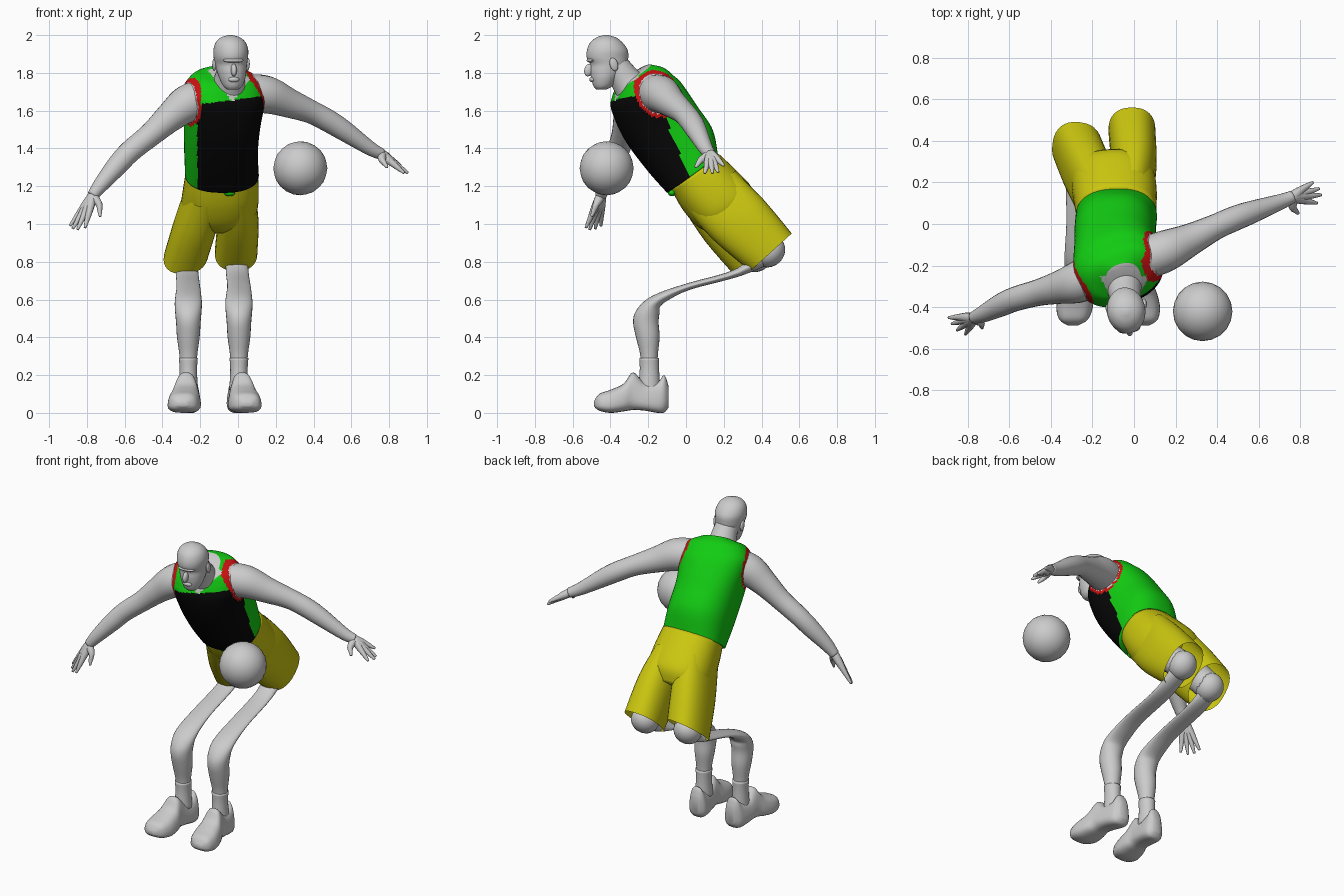
import bpy, bmesh, math
from mathutils import Vector, Matrix

cube = bpy.data.objects.get("Cube")
if cube:
    bpy.data.objects.remove(cube)


def material(name, *rgb):
    m = bpy.data.materials.new(name)
    m.use_nodes = True
    m.diffuse_color = (*rgb, 1)
    m.node_tree.nodes["Principled BSDF"].inputs["Base Color"].default_value = (*rgb, 1)
    return m


GREY = material("plain grey", .6, .6, .6)
GREEN = material("jersey green", .006, .6, .006)
BLACK = material("jersey black", .002, .002, .002)
RED = material("trim red", .6, .006, .006)
YELLOW = material("shorts yellow", .6, .57, .005)


def finish(name, bm, mats, rule=None):
    bmesh.ops.recalc_face_normals(bm, faces=bm.faces)
    for f in bm.faces:
        f.smooth = True
        if rule:
            f.material_index = rule(f.calc_center_median())
    me = bpy.data.meshes.new(name)
    bm.to_mesh(me)
    bm.free()
    for m in mats:
        me.materials.append(m)
    ob = bpy.data.objects.new(name, me)
    bpy.context.collection.objects.link(ob)
    return ob


def spline(rows, steps):
    """Catmull-Rom through rows of equal length."""
    out = []
    for i in range(len(rows) - 1):
        a, b = rows[max(i - 1, 0)], rows[i]
        c, d = rows[i + 1], rows[min(i + 2, len(rows) - 1)]
        for s in range(steps):
            t = s / steps
            out.append([.5 * (2*q + (r-p)*t + (2*p-5*q+4*r-w)*t*t + (3*q-p-3*r+w)*t**3)
                        for p, q, r, w in zip(a, b, c, d)])
    return out + [list(rows[-1])]


def skin(rings, caps):
    bm = bmesh.new()
    loops = [[bm.verts.new(p) for p in ring] for ring in rings]
    for a, b in zip(loops, loops[1:]):
        for i in range(len(a)):
            j = (i + 1) % len(a)
            bm.faces.new((a[i], a[j], b[j], b[i]))
    if caps:
        bm.faces.new(loops[0])
        bm.faces.new(loops[-1])
    return bm


def loft(name, rows, mats, n=24, steps=4, power=1.0, caps=True, rule=None, shape=None):
    """Rows: centre x, half width, front y, front z, back y, back z, yaw."""
    rings = []
    for cx, w, fy, fz, by, bz, yaw in spline(rows, steps):
        c = Vector((cx, (fy + by) / 2, (fz + bz) / 2))
        rot = Matrix.Rotation(yaw, 3, 'Z')
        u, v = rot @ Vector((w, 0, 0)), rot @ Vector((0, (by - fy) / 2, (bz - fz) / 2))
        ring = []
        for k in range(n):
            a = math.tau * k / n
            co, si = (math.copysign(abs(q) ** power, q) for q in (math.cos(a), math.sin(a)))
            p = c + u * co + v * si
            ring.append(shape(p, cx) if shape else p)
        rings.append(ring)
    return finish(name, skin(rings, caps), mats, rule)


def tube(name, rows, mat, n=16, steps=5):
    """Round limb through rows of x, y, z, radius."""
    pts = spline(rows, steps)
    rings = []
    for i, (x, y, z, r) in enumerate(pts):
        d = Vector(pts[min(i + 1, len(pts) - 1)][:3]) - Vector(pts[max(i - 1, 0)][:3])
        q = d.to_track_quat('Z', 'Y')
        rings.append([Vector((x, y, z)) + q @ Vector((r * math.cos(math.tau * k / n),
                      r * math.sin(math.tau * k / n), 0)) for k in range(n)])
    return finish(name, skin(rings, True), [mat])


def blob(name, loc, size, mat, tilt=0, yaw=0):
    bm = bmesh.new()
    bmesh.ops.create_uvsphere(bm, u_segments=20, v_segments=12, radius=1)
    m = (Matrix.Translation(loc) @ Matrix.Rotation(yaw, 4, 'Z') @ Matrix.Rotation(tilt, 4, 'X')
         @ Matrix.Diagonal((*size, 1)))
    bmesh.ops.transform(bm, matrix=m, verts=bm.verts)
    return finish(name, bm, [mat])


# Jersey: black front, green sides, back and shoulders, red armhole edges
SHOULDERS = ((Vector((.13, -.135, 1.685)), Vector((.9, .38, -.1))),
             (Vector((-.25, -.275, 1.645)), Vector((-.85, -.3, -.3))))


def jersey_colour(p):
    for s, axis in SHOULDERS:
        d, axis = p - s, axis.normalized()
        away = (d - axis * d.dot(axis)).length
        if d.dot(axis) > -.12 and away < .12:
            return 3 if away < .103 else 2
    if p.y < -.25 and p.z > 1.645 + 1.3 * abs(p.x + .03):
        return 3
    side = -.11 + (1.56 - p.z) * .41
    if p.y < side and p.x > -.215 and p.z < 1.66 + .13 * p.x:
        return 1
    return 0


loft("jersey", [
    (-.085, .195, -.10, 1.165, .17, 1.36, .03),
    (-.09, .195, -.21, 1.29, .14, 1.50, .08),
    (-.085, .20, -.325, 1.45, .06, 1.62, .2),
    (-.075, .215, -.385, 1.60, -.03, 1.745, .33),
    (-.07, .205, -.375, 1.67, -.08, 1.79, .36),
    (-.06, .165, -.35, 1.73, -.13, 1.83, .36),
    (-.05, .085, -.335, 1.75, -.19, 1.845, .3)],
    [GREEN, BLACK, RED, GREY], n=120, steps=10, power=.85, rule=jersey_colour)
blob("waist_tie", (-.045, -.075, 1.165), (.03, .02, .018), GREEN)

# Shorts: seat and two open legs
loft("shorts_seat", [
    (-.085, .188, -.08, 1.19, .175, 1.37, .03),
    (-.09, .20, -.02, 1.08, .27, 1.28, .04),
    (-.10, .20, .07, .98, .35, 1.19, .04),
    (-.11, .16, .17, .95, .36, 1.10, .04)], [YELLOW], n=40, power=.85)
loft("shorts_left_leg", [
    (-.01, .09, -.01, 1.09, .26, 1.28, 0),
    (0, .108, .14, .92, .41, 1.13, 0),
    (-.01, .113, .34, .75, .56, .95, 0)], [YELLOW], n=32, power=.85, caps=False)
loft("shorts_right_leg", [
    (-.17, .10, -.02, 1.09, .25, 1.28, 0),
    (-.22, .115, .10, .91, .37, 1.12, -.05),
    (-.275, .118, .25, .735, .49, .93, -.12)], [YELLOW], n=32, power=.85, caps=False)


# Legs, socks and shoes
def leg(side, ankle, knee, toe_turn):
    kx, ky, kz = knee
    blob(side + "_thigh_end", knee, (.085, .08, .09), GREY, -.8)
    tube(side + "_thigh", [(ankle * .7 - .02, .16, 1.1, .09), (kx, ky, kz, .085)], GREY)
    loft(side + "_lower_leg", [
        (kx, .06, ky - .03, kz + .04, ky + .04, kz - .05, 0),
        (kx * .6 + ankle * .4, .06, .27, .765, .29, .725, 0),
        (ankle, .062, .02, .69, .03, .655, 0),
        (ankle, .068, -.12, .645, -.08, .605, 0),
        (ankle, .072, -.21, .60, -.135, .565, 0),
        (ankle, .07, -.265, .54, -.14, .53, 0),
        (ankle, .065, -.28, .48, -.145, .48, 0),
        (ankle, .06, -.265, .40, -.14, .40, 0),
        (ankle, .046, -.24, .29, -.15, .29, 0),
        (ankle, .044, -.24, .15, -.15, .15, 0)], [GREY])
    loft(side + "_sock", [(ankle, .05, -.247, .29, -.142, .29, 0),
                          (ankle, .046, -.245, .22, -.142, .22, 0),
                          (ankle, .052, -.255, .12, -.135, .12, 0)], [GREY])
    # Rows from toe to heel: y, sole height, top height, half width
    profile = [(-.488, .035, .06, .025), (-.46, .012, .10, .072), (-.40, 0, .122, .092),
               (-.33, .008, .155, .088), (-.28, .015, .215, .076), (-.22, .012, .16, .072),
               (-.15, 0, .165, .07), (-.115, .002, .20, .062), (-.092, .03, .14, .035)]
    loft(side + "_shoe", [(ankle + toe_turn * (-.15 - y), w, y, lo, y, hi, 0)
                          for y, lo, hi, w in profile], [GREY], power=.7,
         shape=lambda p, cx: Vector((cx + (p.x - cx) * (1.05 - 2 * p.z), p.y, p.z)))


leg("left", .005, (-.01, .44, .855), .13)
leg("right", -.263, (-.275, .375, .83), -.09)


# Arms: fingers fan out of the wrist and merge into a palm
def arm(side, rows, tips, thumb):
    tube(side + "_arm", rows, GREY, n=20)
    wrist = Vector(rows[-1][:3])
    middle = sum((Vector(t) for t in tips), Vector()) / len(tips)
    for i, tip in enumerate(tips + [thumb]):
        tip = Vector(tip)
        if i < len(tips):
            knuckle = wrist.lerp(middle, .5) + (tip - middle) * .55
        else:
            knuckle = wrist.lerp(tip, .5) + (tip - middle) * .12
        tube(f"{side}_finger_{i + 1}", [(*wrist, .026), (*wrist.lerp(knuckle, .5), .024),
             (*knuckle, .018), (*knuckle.lerp(tip, .6), .012), (*tip, .007)], GREY, n=10, steps=3)


arm("left", [(.04, -.17, 1.69, .10), (.15, -.13, 1.685, .10), (.27, -.075, 1.64, .078),
             (.39, -.015, 1.592, .062), (.48, .025, 1.545, .06), (.56, .055, 1.495, .055),
             (.70, .105, 1.40, .038), (.76, .13, 1.37, .03)],
    [(.86, .20, 1.31), (.89, .17, 1.275), (.90, .14, 1.27), (.88, .10, 1.27)], (.79, .05, 1.30))
arm("right", [(-.18, -.24, 1.67, .10), (-.27, -.28, 1.635, .10), (-.36, -.305, 1.565, .08),
              (-.46, -.33, 1.475, .064), (-.57, -.36, 1.385, .059), (-.64, -.39, 1.31, .055),
              (-.72, -.43, 1.215, .042), (-.77, -.45, 1.15, .03)],
    [(-.89, -.45, .99), (-.875, -.48, .975), (-.85, -.51, .97), (-.81, -.53, .98)],
    (-.73, -.50, 1.04))

# Neck and head, turned slightly to its left
tube("neck", [(-.04, -.39, 1.86, .07), (-.042, -.345, 1.80, .075),
              (-.047, -.31, 1.75, .085), (-.05, -.27, 1.70, .10)], GREY, n=24)
TURN = .15
loft("head", [(x, w, f, z, b, z, TURN) for z, x, w, f, b in (
    (1.712, -.028, .03, -.475, -.42), (1.73, -.028, .05, -.49, -.39),
    (1.77, -.03, .068, -.502, -.36), (1.81, -.034, .078, -.508, -.33),
    (1.845, -.037, .084, -.508, -.31), (1.88, -.038, .09, -.526, -.305),
    (1.92, -.038, .092, -.525, -.308), (1.96, -.039, .08, -.508, -.335),
    (1.987, -.04, .052, -.475, -.37), (2.0, -.04, .012, -.435, -.41))], [GREY], n=32)
blob("nose", (-.022, -.515, 1.815), (.016, .024, .034), GREY, -.25, TURN)
blob("lips", (-.022, -.497, 1.765), (.03, .014, .014), GREY, 0, TURN)
blob("brow", (-.024, -.505, 1.866), (.055, .02, .012), GREY, 0, TURN)
for side, s in (("left", 1), ("right", -1)):
    blob(side + "_ear", (-.037 + .088 * s, -.395 + .013 * s, 1.845), (.011, .022, .036), GREY, .3, TURN)

# Ball
bm = bmesh.new()
bmesh.ops.create_icosphere(bm, subdivisions=3, radius=.143)
bmesh.ops.translate(bm, vec=(.33, -.42, 1.295), verts=bm.verts)
finish("ball", bm, [GREY])
